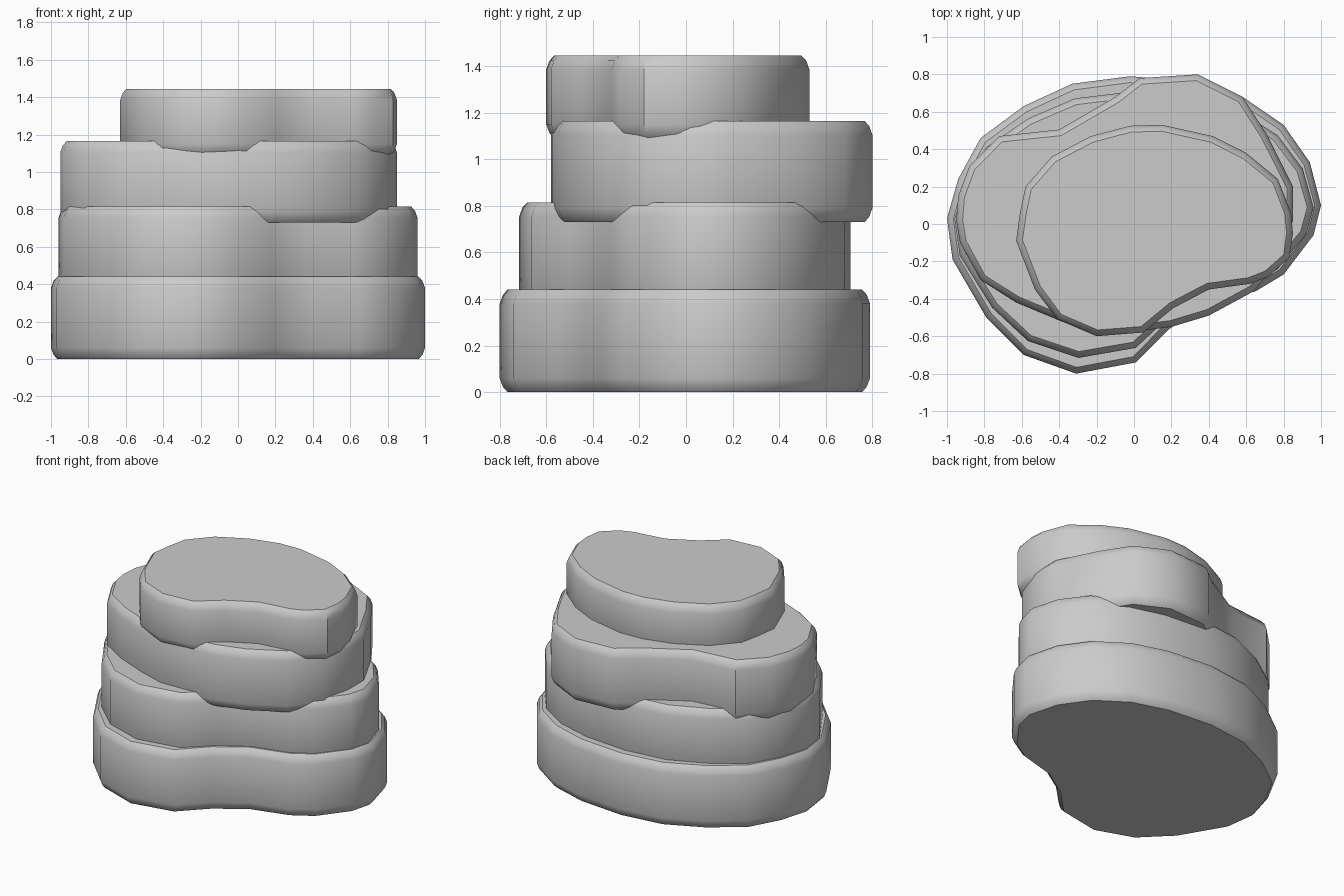
import bpy, bmesh, math
from mathutils import Vector

if "Cube" in bpy.data.objects:
    bpy.data.objects.remove(bpy.data.objects["Cube"])

# Kidney-shaped outline shared by the two lower slabs (counter-clockwise)
BASE = [(-1, .03), (-.97, -.19), (-.79, -.5), (-.59, -.7), (-.31, -.8), (.01, -.74),
        (.19, -.56), (.39, -.43), (.65, -.36), (.80, -.27), (.96, -.06), (1, .1),
        (.94, .33), (.80, .53), (.58, .68), (.32, .76), (-.02, .79), (-.33, .75),
        (-.59, .63), (-.82, .46), (-.94, .24)]
# Third slab is turned round, with its hollow at the back left
UPPER = [(-.95, .02), (-.93, -.1), (-.82, -.3), (-.63, -.42), (-.39, -.52), (-.2, -.58),
         (.0, -.575), (.2, -.55), (.4, -.49), (.64, -.36), (.80, -.17), (.85, .02),
         (.85, .2), (.71, .48), (.58, .68), (.34, .80), (.03, .78), (-.1, .68),
         (-.4, .505), (-.72, .47), (-.88, .31), (-.94, .15)]
TOP = [(-.63, -.09), (-.53, -.35), (-.41, -.51), (-.2, -.6), (.05, -.58), (.21, -.45),
       (.4, -.35), (.62, -.32), (.72, -.28), (.83, -.18), (.85, -.05), (.84, .06),
       (.77, .24), (.6, .38), (.42, .47), (.15, .53), (-.02, .525), (-.23, .47),
       (-.44, .36), (-.58, .2), (-.61, .06)]


def inset(outline, d):
    """Move every corner of the outline inwards by d."""
    pts = [Vector(p) for p in outline]
    result = []
    for i, p in enumerate(pts):
        a = (p - pts[i - 1]).normalized()
        b = (pts[(i + 1) % len(pts)] - p).normalized()
        n = (Vector((-a.y, a.x)) + Vector((-b.y, b.x))).normalized()
        result.append(p + n * d)
    return result


def slab(name, outline, z0, z1):
    """Slab with softened upper and lower rims."""
    bm = bmesh.new()
    levels = [(z0, .034), (z0 + .022, .014), (z0 + .06, 0),
              (z1 - .06, 0), (z1 - .022, .014), (z1, .034)]
    rings = [[bm.verts.new((p.x, p.y, z)) for p in inset(outline, d)] for z, d in levels]
    n = len(outline)
    for low, high in zip(rings, rings[1:]):
        for i in range(n):
            j = (i + 1) % n
            bm.faces.new((low[i], low[j], high[j], high[i]))
    bm.faces.new(rings[-1])
    bm.faces.new(rings[0][::-1])
    mesh = bpy.data.meshes.new(name)
    bm.to_mesh(mesh)
    bm.free()
    obj = bpy.data.objects.new(name, mesh)
    bpy.context.collection.objects.link(obj)
    bpy.ops.object.select_all(action='DESELECT')
    obj.select_set(True)
    bpy.context.view_layer.objects.active = obj
    bpy.ops.object.shade_smooth_by_angle(angle=math.radians(35))


# Four stacked stones, slightly sunk into each other
slab("bottom_stone", BASE, 0, .44)
slab("second_stone", [(x * .96, y * .895) for x, y in BASE], .38, .815)
slab("third_stone", UPPER, .73, 1.165)
slab("top_stone", TOP, 1.09, 1.445)
